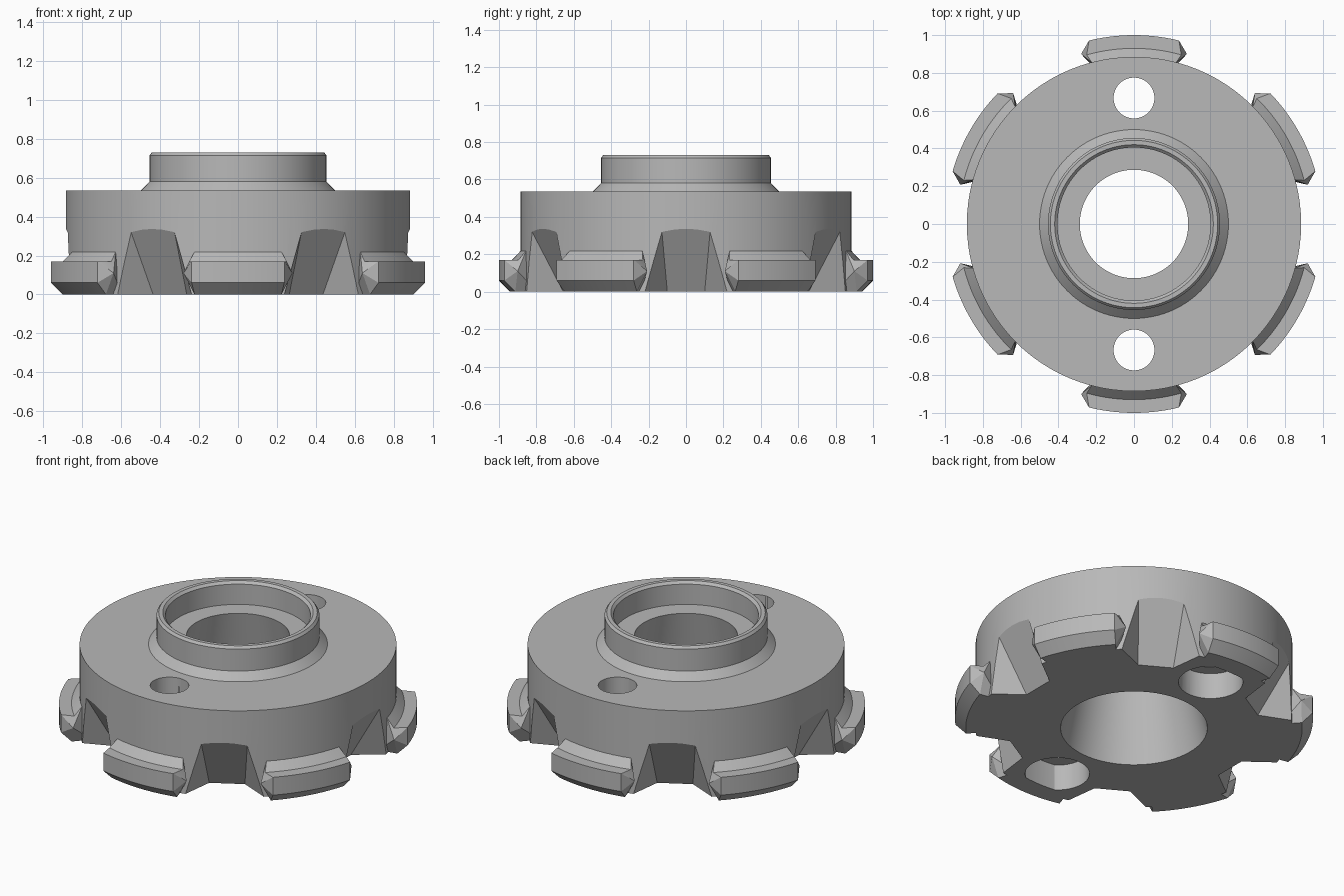
import bpy
import bmesh
from math import cos, sin, pi, radians, atan2, hypot

cube = bpy.data.objects.get("Cube")
if cube:
    bpy.data.objects.remove(cube, do_unlink=True)

steel = bpy.data.materials.new("steel_grey")
steel.use_nodes = True
grey = (0.48, 0.48, 0.48, 1)
steel.diffuse_color = grey
steel.node_tree.nodes["Principled BSDF"].inputs["Base Color"].default_value = grey


def finish(name, bm):
    bmesh.ops.recalc_face_normals(bm, faces=bm.faces)
    mesh = bpy.data.meshes.new(name)
    bm.to_mesh(mesh)
    bm.free()
    mesh.materials.append(steel)
    obj = bpy.data.objects.new(name, mesh)
    bpy.context.collection.objects.link(obj)
    return obj


def activate(obj):
    bpy.ops.object.select_all(action='DESELECT')
    obj.select_set(True)
    bpy.context.view_layer.objects.active = obj


def lathe(name, profile, segments, centre_y=0):
    """Revolve a closed (radius, z) outline about a vertical axis."""
    bm = bmesh.new()
    rings = []
    for i in range(segments):
        a = 2 * pi * i / segments
        rings.append([bm.verts.new((r * cos(a), centre_y + r * sin(a), z)) for r, z in profile])
    n = len(profile)
    for i in range(segments):
        p, q = rings[i], rings[(i + 1) % segments]
        for j in range(n):
            k = (j + 1) % n
            bm.faces.new((p[j], q[j], q[k], p[k]))
    return finish(name, bm)


def cylinder(name, radius, z0, z1, y):
    bm = bmesh.new()
    bmesh.ops.create_cone(bm, cap_ends=True, segments=48, radius1=radius, radius2=radius, depth=z1 - z0)
    bmesh.ops.translate(bm, verts=bm.verts, vec=(0, y, (z0 + z1) / 2))
    return finish(name, bm)


def flute_cutter(angle):
    """Sloped flat floor with flanks that open outwards."""
    bm = bmesh.new()
    rings = []
    for z in (-0.1, 0.5):
        r, t, out = 0.70 + 0.55 * z, 0.10 + 0.09 * z, 1.2
        wide = t + (out - r) * 0.76
        pts = [(r, -t), (out, -wide), (out, wide), (r, t)]
        rings.append([bm.verts.new((x * cos(angle) - y * sin(angle),
                                    x * sin(angle) + y * cos(angle), z)) for x, y in pts])
    low, high = rings
    bm.faces.new(low)
    bm.faces.new(high)
    for i in range(4):
        j = (i + 1) % 4
        bm.faces.new((low[i], low[j], high[j], high[i]))
    return finish("flute_cutter", bm)


def cut(target, cutter):
    mod = target.modifiers.new("cut", 'BOOLEAN')
    mod.operation = 'DIFFERENCE'
    mod.solver = 'EXACT'
    mod.object = cutter
    activate(target)
    bpy.ops.object.modifier_apply(modifier=mod.name)
    bpy.data.objects.remove(cutter, do_unlink=True)


def lug(angle, steps=14):
    """Curved rim tooth: a section swept round the axis, with pointed ends."""
    # radius, height, half width at the ends
    section = [(0.82, 0, 0.19), (0.94, 0, 0.23), (1.0, 0.06, 0.245), (1.0, 0.17, 0.245),
               (0.93, 0.17, 0.26), (0.883, 0.22, 0.23), (0.82, 0.22, 0.18)]
    bm = bmesh.new()

    def point(r, z, a):
        return bm.verts.new((r * cos(angle + a), r * sin(angle + a), z))

    rings = []
    for i in range(steps + 1):
        f = 2 * i / steps - 1
        rings.append([point(r, z, f * atan2(w, r)) for r, z, w in section])
    n = len(section)
    for p, q in zip(rings, rings[1:]):
        for j in range(n):
            k = (j + 1) % n
            bm.faces.new((p[j], q[j], q[k], p[k]))
    for ring, side in ((rings[0], -1), (rings[-1], 1)):
        tip = point(hypot(0.90, 0.28), 0.11, side * atan2(0.28, 0.90))
        for j in range(n):
            bm.faces.new((ring[j], ring[(j + 1) % n], tip))
    return finish("rim_lug", bm)


# Disc with raised collar, stepped recess and tapered bore
body = lathe("hub_body", [
    (0.41, 0), (0.885, 0), (0.885, 0.535), (0.50, 0.535), (0.455, 0.58),
    (0.455, 0.715), (0.443, 0.73), (0.42, 0.73), (0.405, 0.715),
    (0.405, 0.59), (0.287, 0.59)], 96)

# Flutes between the lugs
for i in range(6):
    cut(body, flute_cutter(radians(60 * i)))

# Two bolt holes, widened from below
for y in (-0.667, 0.667):
    cut(body, cylinder("bolt_hole_cutter", 0.108, -0.1, 0.8, y))
    cut(body, cylinder("counterbore_cutter", 0.18, -0.1, 0.16, y))

# Six lugs round the rim
lugs = [lug(radians(30 + 60 * i)) for i in range(6)]

for obj in [body] + lugs:
    activate(obj)
    bpy.ops.object.shade_smooth_by_angle(angle=radians(20))
